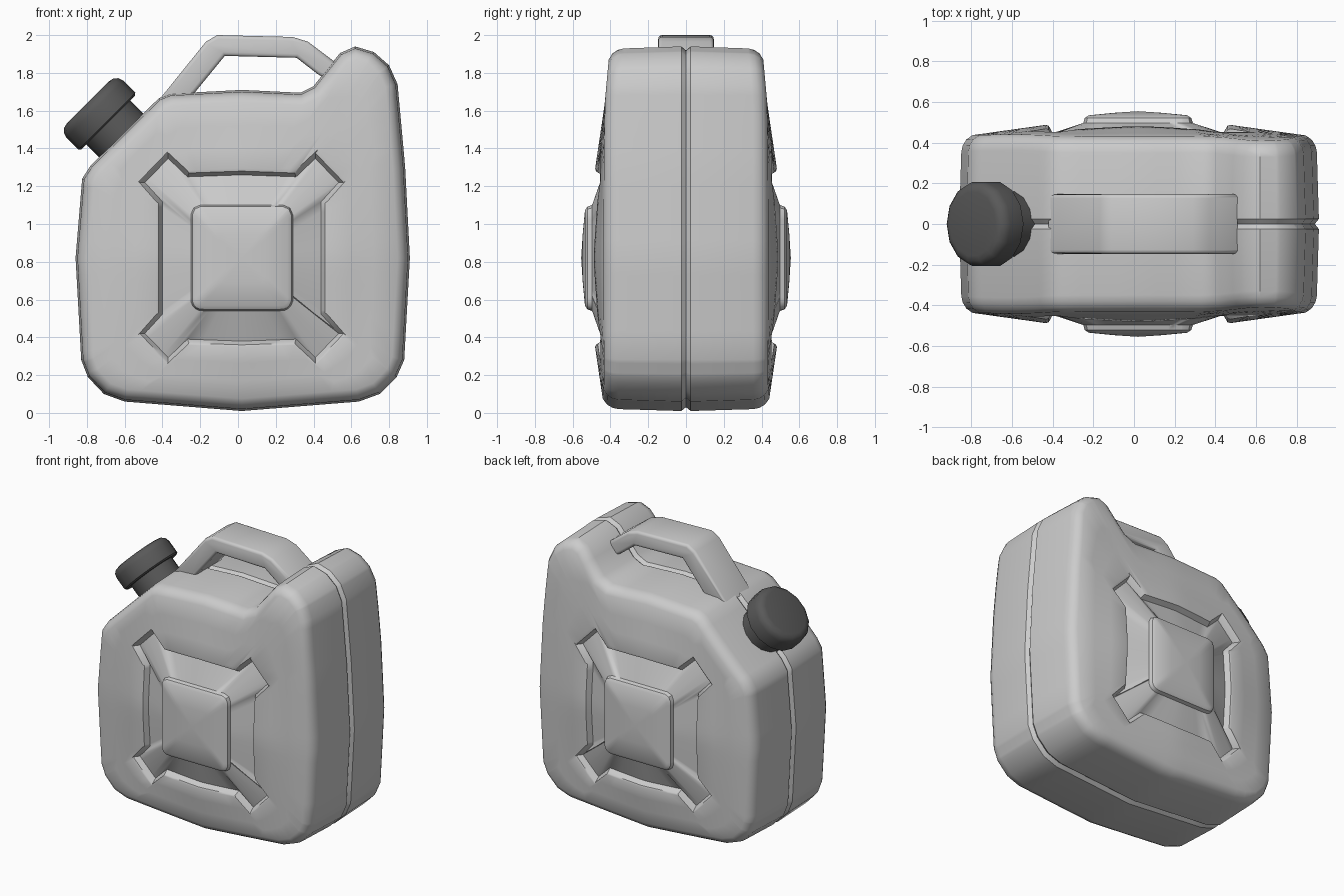
import bpy, bmesh, math
from mathutils import Vector, Matrix

if "Cube" in bpy.data.objects:
    bpy.data.objects.remove(bpy.data.objects["Cube"])

CX, CZ = 0.02, 0.82          # centre of the pressed side pattern


def finish(name, bm, angle=40):
    bmesh.ops.recalc_face_normals(bm, faces=bm.faces)
    me = bpy.data.meshes.new(name)
    bm.to_mesh(me)
    bm.free()
    ob = bpy.data.objects.new(name, me)
    bpy.context.collection.objects.link(ob)
    bpy.ops.object.select_all(action='DESELECT')
    ob.select_set(True)
    bpy.context.view_layer.objects.active = ob
    bpy.ops.object.shade_smooth_by_angle(angle=math.radians(angle))
    return ob


def ang(p):
    return math.atan2(p[1] - CZ, p[0] - CX) % (2 * math.pi)


def ray(poly, a):
    """Point where a ray from the centre at angle a meets the polygon."""
    c, d = Vector((CX, CZ)), Vector((math.cos(a), math.sin(a)))
    best = 0
    for i in range(len(poly)):
        p, q = Vector(poly[i - 1]) - c, Vector(poly[i]) - c
        e = q - p
        den = d.cross(e)
        if abs(den) < 1e-9:
            continue
        t, u = p.cross(e) / den, p.cross(d) / den
        if t > 0 and -1e-5 <= u <= 1 + 1e-5:
            best = max(best, t)
    return c + d * best


def inset(ring, d):
    """Mitred inward offset of a counter-clockwise ring."""
    out, n = [], len(ring)
    for i, p in enumerate(ring):
        a, b = (p - ring[i - 1]).normalized(), (ring[(i + 1) % n] - p).normalized()
        na, nb = Vector((-a.y, a.x)), Vector((-b.y, b.x))
        m = (na + nb).normalized()
        out.append(p + m * d / max(m.dot(na), 0.6))
    return out


def bulge(p):
    """Half thickness of the can: a soft pyramid."""
    u = math.sqrt(((p.x - CX) / 0.87) ** 2 + 0.004)
    v = math.sqrt(((p.y - CZ) / 0.82) ** 2 + 0.004)
    return 0.43 + 0.13 * max(0, 1 - u) * max(0, 1 - v) - 0.09 * max(0, p.y - 1.64)


# Outlines in the x-z plane
outline = [(0.91, 0.82), (0.885, 1.3), (0.845, 1.74), (0.80, 1.84), (0.72, 1.91), (0.62, 1.94),
           (0.54, 1.905), (0.48, 1.83), (0.40, 1.73), (0.33, 1.695), (0.02, 1.71), (-0.36, 1.69),
           (-0.42, 1.665), (-0.78, 1.31), (-0.825, 1.24), (-0.86, 0.82), (-0.83, 0.28),
           (-0.795, 0.19), (-0.71, 0.10), (-0.60, 0.06), (0.02, 0.01), (0.64, 0.06),
           (0.75, 0.10), (0.84, 0.19), (0.88, 0.28)]
quarter = [(0.44, 0), (0.44, 0.29), (0.54, 0.40), (0.39, 0.555), (0.28, 0.45), (0, 0.46)]
pad_q = [(0.27, 0), (0.27, 0.23), (0.255, 0.265), (0.22, 0.28), (0, 0.28)]


def four(q):
    pts = {(CX + sx * x, CZ + sz * z) for x, z in q for sx in (1, -1) for sz in (1, -1)}
    return sorted(pts, key=ang)


recess, pad = four(quarter), four(pad_q)
angles = []
for a in [ang(p) for p in recess + outline + pad] + [math.tau * i / 60 for i in range(60)]:
    gap = 0.008 if len(angles) < 45 else 0.04
    if all(min(abs(a - b), math.tau - abs(a - b)) > gap for b in angles):
        angles.append(a)
angles.sort()
R_out, R_rec, R_pad = ([ray(p, a) for a in angles] for p in (outline, recess, pad))

# Can body: rings from the centre seam to the middle of the pad
rings = [[(p.x, y, p.y) for p in inset(R_out, d)] for d, y in ((0.02, 0), (0.0, 0.025))]
for d, drop in ((0.010, 0.075), (0.017, 0.045), (0.034, 0.018), (0.065, 0.0)):
    rings.append([(p.x, bulge(p) - drop, p.y) for p in inset(R_out, d)])
edge = inset(R_out, 0.065)
for t in (0.33, 0.66, 0.96, 1):
    ps = [a.lerp(b, t) for a, b in zip(edge, R_rec)]
    rings.append([(p.x, bulge(p) - (0.006 if t == 1 else 0), p.y) for p in ps])
rings.append([(p.x, bulge(p) - 0.045, p.y) for p in inset(R_rec, 0.02)])
for d, y in ((0, 0.497), (0.008, 0.522), (0.028, 0.535)):
    rings.append([(p.x, y, p.y) for p in inset(R_pad, d)])
c = Vector((CX, CZ))
rings.append([(p.x, 0.547, p.y) for p in (q.lerp(c, 0.55) for q in R_pad)])

bm = bmesh.new()
vr = [[bm.verts.new(co) for co in r] for r in rings]
n = len(angles)
for a, b in zip(vr, vr[1:]):
    for i in range(n):
        bm.faces.new((a[i - 1], a[i], b[i], b[i - 1]))
mid = bm.verts.new((CX, 0.555, CZ))
for i in range(n):
    bm.faces.new((vr[-1][i - 1], vr[-1][i], mid))
# mirrored back half, joined at the seam
dup = bmesh.ops.duplicate(bm, geom=bm.verts[:] + bm.edges[:] + bm.faces[:])['geom']
for v in dup:
    if isinstance(v, bmesh.types.BMVert):
        v.co.y *= -1
seam = [v for v in bm.verts if abs(v.co.y) < 1e-6]
bmesh.ops.remove_doubles(bm, verts=seam, dist=1e-5)
finish("can_body", bm, 38)

# Carry handle: bent bar, extruded across y and bevelled
prof = [(-0.42, 1.655), (-0.17, 1.965), (-0.11, 2.0), (0.29, 1.99), (0.37, 1.965), (0.51, 1.86),
        (0.51, 1.74), (0.42, 1.795), (0.31, 1.88), (-0.07, 1.89), (-0.25, 1.67), (-0.27, 1.655)]
bm = bmesh.new()
f = bm.faces.new([bm.verts.new((x, -0.147, z)) for x, z in prof])
ext = bmesh.ops.extrude_face_region(bm, geom=[f])['geom']
bmesh.ops.translate(bm, vec=(0, 0.294, 0), verts=[v for v in ext if isinstance(v, bmesh.types.BMVert)])
rim = [e for e in bm.edges if abs(e.verts[0].co.y - e.verts[1].co.y) < 1e-5]
bmesh.ops.bevel(bm, geom=rim, offset=0.02, segments=3, profile=0.5, affect='EDGES')
finish("carry_handle", bm, 50)


# Spout neck and screw cap: turned profiles along the chamfer normal
def turned(name, profile, sides):
    bm = bmesh.new()
    m = Matrix.Translation((-0.62, 0, 1.47)) @ Matrix.Rotation(-math.pi / 4, 4, 'Y')
    loops = [[bm.verts.new(m @ Vector((r * math.cos(math.tau * i / sides),
                                       r * math.sin(math.tau * i / sides), h)))
              for i in range(sides)] for r, h in profile]
    for a, b in zip(loops, loops[1:]):
        for i in range(sides):
            bm.faces.new((a[i - 1], a[i], b[i], b[i - 1]))
    bm.faces.new(loops[0])
    bm.faces.new(loops[-1])
    return finish(name, bm, 35)


dark = bpy.data.materials.new("dark_plastic")
dark.diffuse_color = (0.10, 0.10, 0.10, 1)
dark.use_nodes = True
dark.node_tree.nodes["Principled BSDF"].inputs["Base Color"].default_value = dark.diffuse_color
for name, profile in (("spout_neck", [(0.165, -0.06), (0.165, 0.12)]),
                      ("screw_cap", [(0.20, 0.095), (0.213, 0.105), (0.213, 0.195), (0.205, 0.222),
                                     (0.185, 0.24), (0.16, 0.246)])):
    turned(name, profile, 14).data.materials.append(dark)
